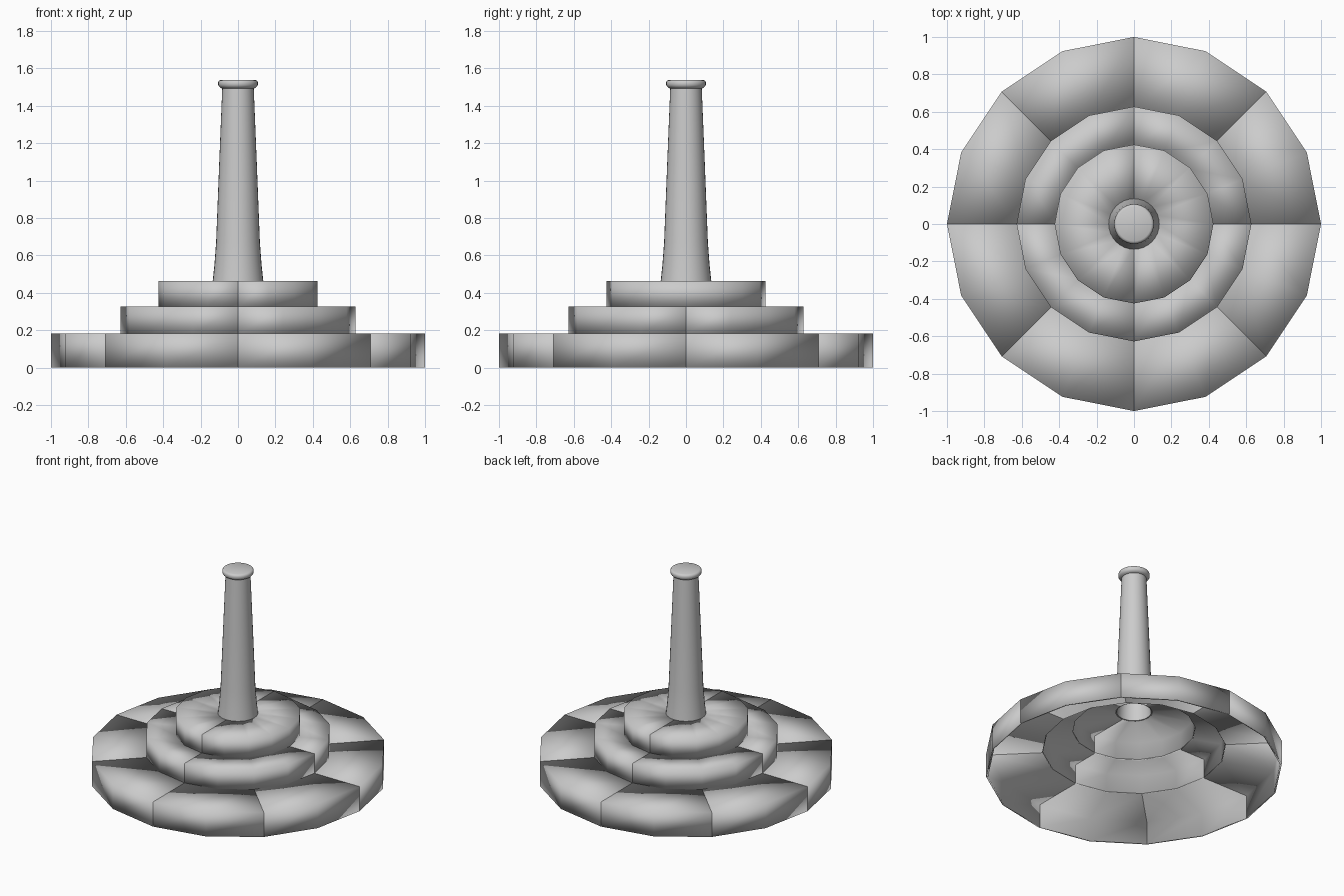
import bpy
import bmesh
from math import cos, sin, radians

cube = bpy.data.objects.get("Cube")
if cube:
    bpy.data.objects.remove(cube, do_unlink=True)

# Plain grey used on every part
grey = bpy.data.materials.new("plain_grey")
grey.use_nodes = True
colour = (0.6, 0.6, 0.6, 1)
grey.diffuse_color = colour
shader = next(n for n in grey.node_tree.nodes if n.type == "BSDF_PRINCIPLED")
shader.inputs["Base Color"].default_value = colour


def sweep(name, profile, start, angle, steps):
    """Turn a closed (radius, height) outline about z; partial turns get end caps."""
    full = angle == 360
    bm = bmesh.new()
    rings = []
    for i in range(steps if full else steps + 1):
        a = radians(start + angle * i / steps)
        rings.append([bm.verts.new((r * cos(a), r * sin(a), z)) for r, z in profile])
    n = len(profile)
    for i in range(steps):
        a, b = rings[i], rings[(i + 1) % len(rings)]
        for j in range(n):
            k = (j + 1) % n
            if profile[j][0] + profile[k][0] > 0:
                bm.faces.new((a[j], b[j], b[k], a[k]))
    if not full:
        # L-shaped caps, split at the corner into two quads
        for ring in (rings[0], rings[-1]):
            o0, o1, o2, i2, i1, i0 = ring
            bm.faces.new((o0, o1, i1, i0))
            bm.faces.new((o1, o2, i2, i1))
    bmesh.ops.remove_doubles(bm, verts=bm.verts, dist=0.00001)
    bmesh.ops.recalc_face_normals(bm, faces=bm.faces)
    for f in bm.faces:
        f.smooth = True
    mesh = bpy.data.meshes.new(name)
    bm.to_mesh(mesh)
    bm.free()
    mesh.materials.append(grey)
    obj = bpy.data.objects.new(name, mesh)
    bpy.context.collection.objects.link(obj)
    return obj


def tier(name, outer, inner, bottom, top, pieces, start):
    """Ring of thin shell pieces, each a wall with a flat ledge on top."""
    t = 0.012
    outline = [(outer, bottom), (outer, top), (inner, top),
               (inner, top - t), (outer - t, top - t), (outer - t, bottom)]
    arc = 360 / pieces
    for i in range(pieces):
        sweep(f"{name}_piece_{i + 1}", outline, start + arc * i, arc, 16 // pieces)


# Three stepped tiers, open underneath
tier("lower_tier", 1.0, 0.62, 0.0, 0.183, 8, 0)
tier("middle_tier", 0.628, 0.415, 0.178, 0.328, 4, 0)
tier("upper_tier", 0.425, 0.125, 0.325, 0.464, 2, 90)

# Hollow tapering column
column = [(0.136, 0.456), (0.126, 0.55), (0.117, 0.67), (0.101, 1.08), (0.084, 1.5),
          (0, 1.5), (0, 1.48), (0.07, 1.48), (0.1, 0.67), (0.116, 0.456)]
obj = sweep("column", column, 0, 360, 32)

# Rounded cap
cap = [(0, 1.492), (0.085, 1.492), (0.099, 1.5), (0.106, 1.511), (0.106, 1.525),
       (0.102, 1.534), (0.092, 1.539), (0, 1.539)]
sweep("column_cap", cap, 0, 360, 32)

# Crisp rim at the foot of the column
bpy.ops.object.select_all(action="DESELECT")
obj.select_set(True)
bpy.context.view_layer.objects.active = obj
bpy.ops.object.shade_smooth_by_angle(angle=radians(40))
